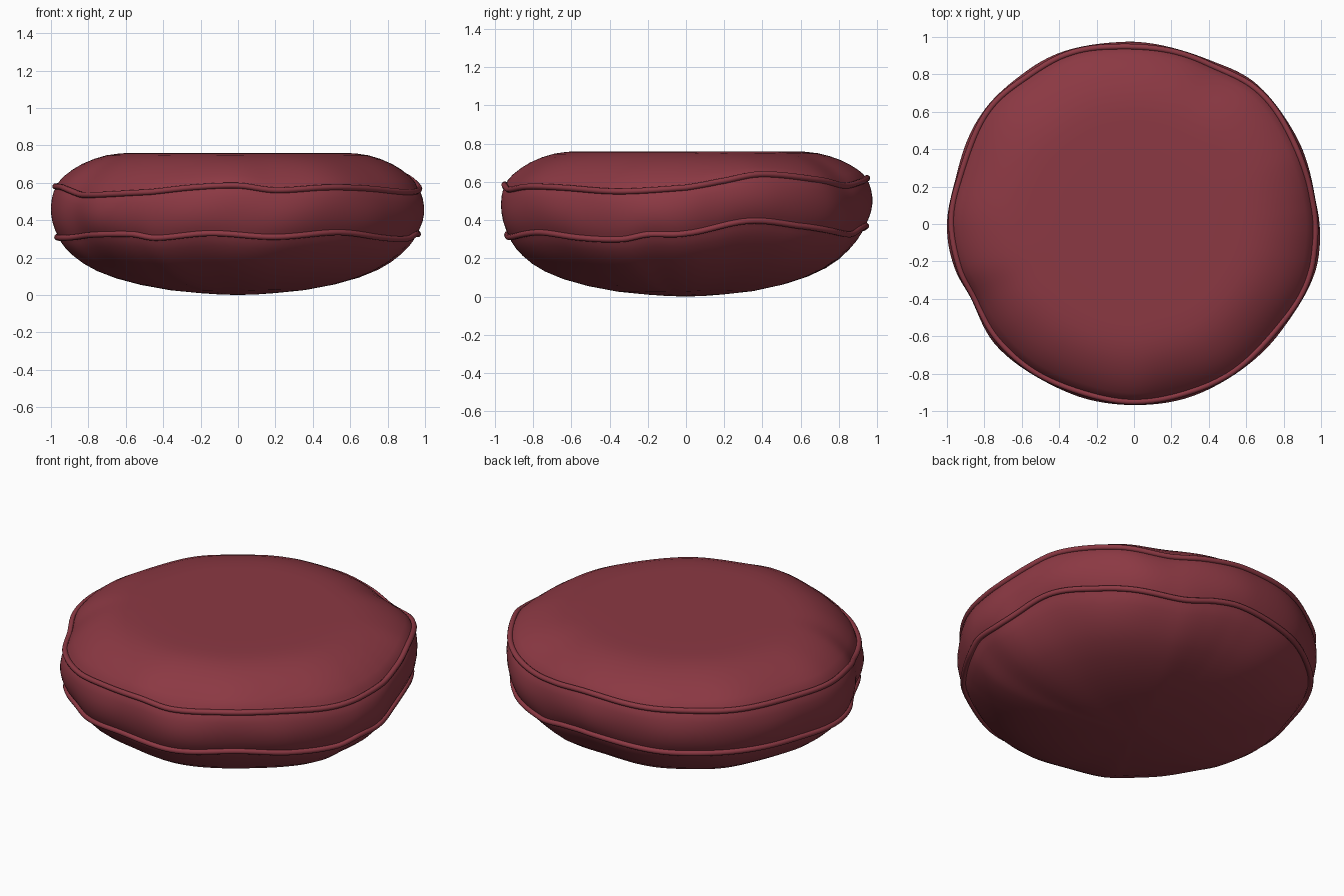
import bpy, bmesh
from math import sin, cos, pi, radians, degrees

if "Cube" in bpy.data.objects:
    bpy.data.objects.remove(bpy.data.objects["Cube"])

# Controls around the cushion: angle in degrees -> value
OUTLINE = [(0, .992), (9, .98), (30, .985), (49, .995), (65, .965), (95, .975), (113, .998),
           (127, .998), (142, 1.008), (164, .985), (180, 1.0), (195, .985), (205, .96), (220, .98),
           (246, .967), (270, .97), (301, .97), (325, .972), (344, 1.0), (353, .998)]
UPPER = [(0, .57), (10, .60), (24, .64), (46, .61), (61, .58), (75, .60), (90, .62), (120, .60),
         (150, .59), (180, .58), (193, .575), (208, .535), (240, .55), (255, .575), (270, .585),
         (282, .56), (300, .575), (316, .57), (339, .55)]
LOWER = [(0, .33), (20, .395), (38, .37), (66, .325), (80, .36), (90, .37), (120, .34), (150, .33),
         (180, .31), (195, .305), (212, .32), (233, .325), (242, .305), (261, .33), (282, .31),
         (305, .335), (326, .305), (340, .30), (348, .325)]
N = 180


def around(table, deg):
    """Smooth periodic interpolation of a control table."""
    deg %= 360
    n = len(table)
    for i in range(n):
        a, va = table[i]
        b, vb = table[(i + 1) % n]
        b += 360 if i == n - 1 else 0
        if a <= deg <= b:
            vp, vq = table[i - 1][1], table[(i + 2) % n][1]
            t = (deg - a) / (b - a)
            m0, m1 = (vb - vp) / 2, (vq - va) / 2
            return ((2*t**3 - 3*t*t + 1) * va + (t**3 - 2*t*t + t) * m0
                    + (3*t*t - 2*t**3) * vb + (t**3 - t*t) * m1)


# Reference profile (radius, height) from top to bottom; seams at .58 and .32
PROFILE = [(.2, .76), (.4, .76), (.55, .76), (.63, .757), (.7, .747), (.765, .728), (.83, .70),
           (.88, .67), (.925, .635), (.953, .605), (.964, .58),
           (.98, .555), (.99, .52), (.995, .48), (.994, .44), (.986, .395), (.97, .35), (.953, .32),
           (.94, .29), (.915, .255), (.875, .215), (.82, .172), (.75, .132), (.65, .092),
           (.52, .056), (.36, .026), (.2, .01), (.1, .003)]


def surface(deg, r, z):
    """Warp a reference profile point to the sagging cushion surface."""
    u, l = around(UPPER, deg), around(LOWER, deg)
    if z >= .58:
        h = u + (z - .58) / .18 * (.76 - u)
    elif z >= .32:
        h = l + (z - .32) / .26 * (u - l)
    else:
        h = z / .32 * l
    blend = max(0, min(1, (r - .3) / .6))
    rr = r * (1 + (around(OUTLINE, deg) / .995 - 1) * blend)
    # soft puckers fading in towards the sides
    rr += .004 * blend * sin(radians(deg * 11)) * sin(z * 12)
    a = radians(deg)
    return rr * cos(a), rr * sin(a), h


mat = bpy.data.materials.new("burgundy fabric")
mat.diffuse_color = (.26, .04, .056, 1)
mat.use_nodes = True
mat.node_tree.nodes["Principled BSDF"].inputs["Base Color"].default_value = mat.diffuse_color

# Cushion body
bm = bmesh.new()
rings = [[bm.verts.new(surface(360 * i / N, r, z)) for i in range(N)] for r, z in PROFILE]
for upper, lower in zip(rings, rings[1:]):
    for i in range(N):
        j = (i + 1) % N
        bm.faces.new((upper[i], lower[i], lower[j], upper[j]))
for ring, z in ((rings[0], .76), (rings[-1], 0)):
    c = bm.verts.new((0, 0, z))
    for i in range(N):
        bm.faces.new((c, ring[i], ring[(i + 1) % N]))
bmesh.ops.recalc_face_normals(bm, faces=bm.faces)
for f in bm.faces:
    f.smooth = True
mesh = bpy.data.meshes.new("cushion_body")
bm.to_mesh(mesh)
bm.free()
mesh.materials.append(mat)
bpy.context.collection.objects.link(bpy.data.objects.new("cushion_body", mesh))


# Piping cords along the two seams
def piping(name, r, z):
    cu = bpy.data.curves.new(name, 'CURVE')
    cu.dimensions = '3D'
    cu.bevel_depth = .016
    cu.bevel_resolution = 3
    sp = cu.splines.new('POLY')
    sp.points.add(N - 1)
    for i, p in enumerate(sp.points):
        p.co = (*surface(360 * i / N, r, z), 1)
    sp.use_cyclic_u = True
    sp.use_smooth = True
    cu.materials.append(mat)
    bpy.context.collection.objects.link(bpy.data.objects.new(name, cu))


piping("upper_piping", .972, .58)
piping("lower_piping", .962, .32)
